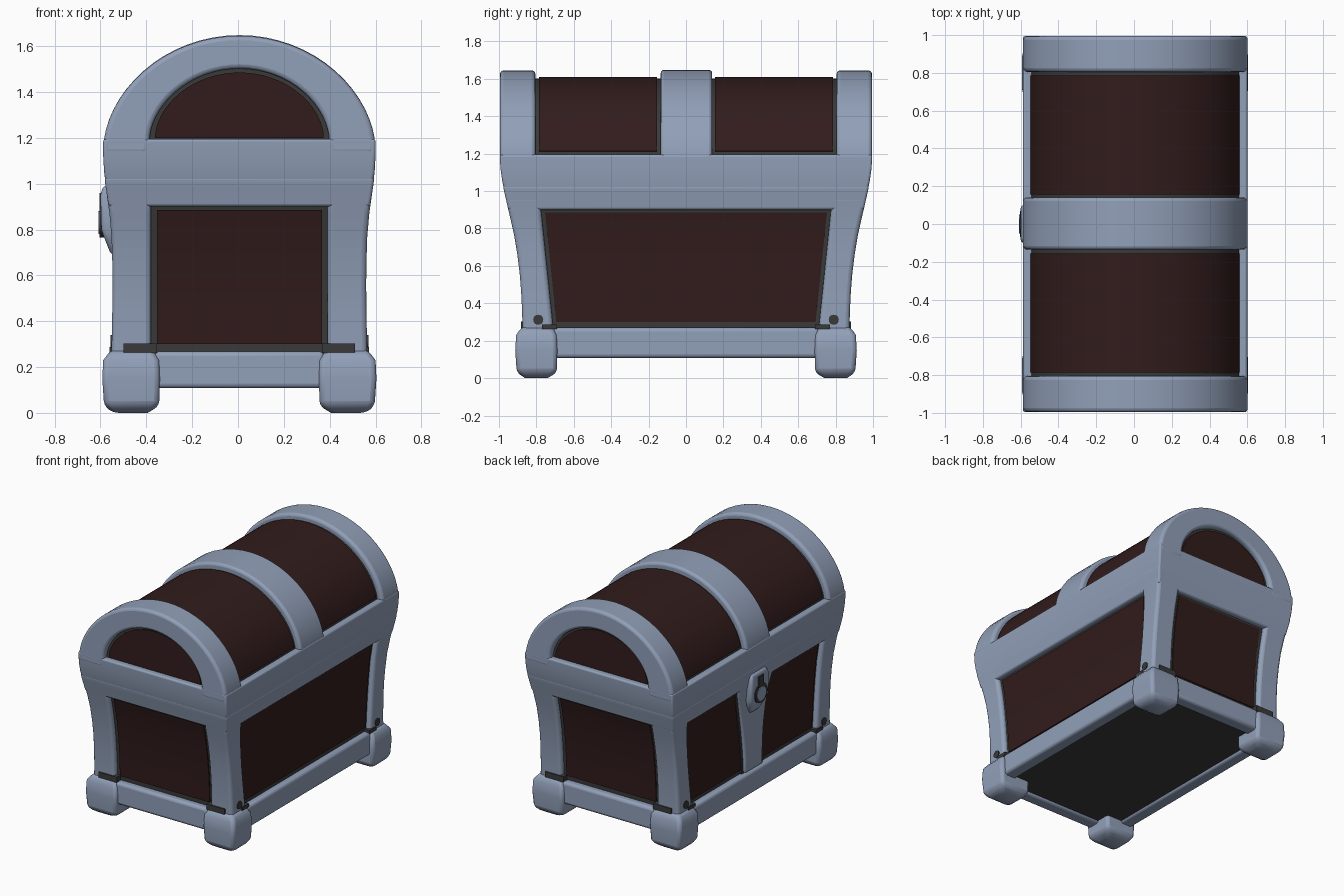
import bpy, bmesh, math

if "Cube" in bpy.data.objects:
    bpy.data.objects.remove(bpy.data.objects["Cube"])


def material(name, col):
    m = bpy.data.materials.new(name)
    m.diffuse_color = (*col, 1)
    m.use_nodes = True
    m.node_tree.nodes["Principled BSDF"].inputs["Base Color"].default_value = m.diffuse_color
    return m


METAL = material("blue_grey_metal", (0.285, 0.35, 0.48))
WOOD = material("dark_red_wood", (0.032, 0.0115, 0.0115))
DARK = material("charcoal_seam", (0.042, 0.042, 0.042))


def finish(name, bm, mat, bevel=0.0):
    bmesh.ops.recalc_face_normals(bm, faces=bm.faces)
    me = bpy.data.meshes.new(name)
    bm.to_mesh(me)
    bm.free()
    me.materials.append(mat)
    ob = bpy.data.objects.new(name, me)
    ob.location.x = 0.006
    bpy.context.collection.objects.link(ob)
    if bevel:
        mod = ob.modifiers.new("soft_edges", 'BEVEL')
        mod.width, mod.segments = bevel, 3
        mod.limit_method, mod.angle_limit = 'ANGLE', math.radians(35)
    bpy.ops.object.select_all(action='DESELECT')
    ob.select_set(True)
    bpy.context.view_layer.objects.active = ob
    bpy.ops.object.shade_smooth_by_angle(angle=math.radians(40))
    return ob


def bridge(name, rings, mat, bevel):
    """Closed solid through four-cornered rings of points."""
    bm = bmesh.new()
    rings = [[bm.verts.new(p) for p in ring] for ring in rings]
    for a, b in zip(rings, rings[1:]):
        for i in range(4):
            j = (i + 1) % 4
            bm.faces.new((a[i], a[j], b[j], b[i]))
    bm.faces.new(rings[0])
    bm.faces.new(rings[-1])
    return finish(name, bm, mat, bevel)


def loft(name, sections, mat, bevel=0.0):
    """Solid through rectangles (z, x0, x1, y0, y1)."""
    return bridge(name, [((x0, y0, z), (x1, y0, z), (x1, y1, z), (x0, y1, z))
                         for z, x0, x1, y0, y1 in sections], mat, bevel)


def strip(name, outer, inner, y0, y1, mat, bevel=0.0):
    """Solid between two matching (x, z) curves, extruded along y."""
    return bridge(name, [((o[0], y0, o[1]), (o[0], y1, o[1]), (i[0], y1, i[1]), (i[0], y0, i[1]))
                         for o, i in zip(outer, inner)], mat, bevel)


def box(name, x0, x1, y0, y1, z0, z1, mat, bevel=0.0):
    return loft(name, [(z0, x0, x1, y0, y1), (z1, x0, x1, y0, y1)], mat, bevel)


def arc(a, b, cz, t0=0.0, leg=None, n=32):
    """Slightly peaked half ellipse, optionally with straight legs."""
    pts = [(a * math.cos(t), cz + b * max(math.sin(t), 0.0) ** 1.12)
           for t in (t0 + (math.pi - 2 * t0) * i / n for i in range(n + 1))]
    return pts if leg is None else [(a, leg)] + pts + [(-a, leg)]


def disc(name, x0, x1, y, z, r, mat):
    bm = bmesh.new()
    ring = [bm.verts.new((x0, y + r * math.cos(k * math.tau / 20), z + r * math.sin(k * math.tau / 20)))
            for k in range(20)]
    ext = bmesh.ops.extrude_face_region(bm, geom=[bm.faces.new(ring)])
    bmesh.ops.translate(bm, vec=(x1 - x0, 0, 0),
                        verts=[g for g in ext["geom"] if isinstance(g, bmesh.types.BMVert)])
    return finish(name, bm, mat)


# Flared outline of the body: z, half width in x, half length in y
FLARE = [(0.10, 0.558, 0.872), (0.25, 0.558, 0.874), (0.40, 0.555, 0.877), (0.55, 0.553, 0.888),
         (0.70, 0.555, 0.907), (0.80, 0.559, 0.926), (0.90, 0.570, 0.950), (1.01, 0.587, 0.975),
         (1.15, 0.59, 0.985)]


def half(z):
    for (z0, x0, y0), (z1, x1, y1) in zip(FLARE, FLARE[1:]):
        if z <= z1:
            t = (z - z0) / (z1 - z0)
            return x0 + t * (x1 - x0), y0 + t * (y1 - y0)
    return FLARE[-1][1:]


def levels(z0, z1, n=8):
    return [z0 + (z1 - z0) * i / n for i in range(n + 1)]


def slab(name, z0, z1, fx, fy, mat, bevel=0.0):
    return loft(name, [(z, -fx(z), fx(z), -fy(z), fy(z)) for z in levels(z0, z1)], mat, bevel)


def post_edge(z):
    return 0.71 + 0.065 * (z - 0.27) / 0.63


# Body core (shows as dark seams and underside) and wood panels
slab("body_core", 0.125, 1.15, lambda z: half(z)[0] - 0.035, lambda z: half(z)[1] - 0.035, DARK)
slab("end_panels", 0.300, 0.885, lambda z: 0.36, lambda z: half(z)[1] - 0.027, WOOD)
slab("side_panels", 0.300, 0.885, lambda z: half(z)[0] - 0.027, lambda z: post_edge(z) - 0.02, WOOD)

# Metal bands at the top of the body and the bottom of the lid
slab("body_top_band", 0.90, 1.03, lambda z: half(z)[0], lambda z: half(z)[1], METAL, 0.012)
loft("lid_band", [(1.005, -0.584, 0.584, -0.972, 0.972), (1.05, -0.59, 0.59, -0.982, 0.982),
                  (1.12, -0.594, 0.594, -0.992, 0.992),
                  (1.195, -0.594, 0.594, -0.996, 0.996)], METAL, 0.012)

# Corner posts, feet and dark seams around the feet
for sx, side in ((-1, "left"), (1, "right")):
    for sy, end in ((-1, "front"), (1, "back")):
        loft(f"{end}_{side}_post",
             [(z, sx * 0.385, sx * half(z)[0], sy * post_edge(z), sy * half(z)[1])
              for z in levels(0.15, 0.97)], METAL, 0.022)
        loft(f"{end}_{side}_foot",
             [(0.0, sx * 0.40, sx * 0.55, sy * 0.74, sy * 0.86),
              (0.03, sx * 0.35, sx * 0.59, sy * 0.69, sy * 0.905),
              (0.15, sx * 0.347, sx * 0.598, sy * 0.688, sy * 0.913),
              (0.23, sx * 0.35, sx * 0.594, sy * 0.692, sy * 0.908),
              (0.275, sx * 0.375, sx * 0.56, sy * 0.71, sy * 0.878)], METAL, 0.022)
        box(f"{end}_{side}_collar", sx * 0.36, sx * 0.505, sy * 0.80, sy * 0.883,
            0.262, 0.303, DARK)
        box(f"{end}_{side}_side_collar", sx * 0.45, sx * 0.566, sy * 0.69, sy * 0.77,
            0.262, 0.288, DARK)
        disc(f"{end}_{side}_rivet", sx * 0.50, sx * 0.563, sy * 0.79, 0.312, 0.027, DARK)

# Bottom rails between the feet
for s, side, end in ((-1, "left", "front"), (1, "right", "back")):
    box(f"{side}_bottom_rail", s * 0.47, s * 0.567, -0.71, 0.71, 0.108, 0.270, METAL, 0.02)
    box(f"{end}_bottom_rail", -0.37, 0.37, s * 0.79, s * 0.888, 0.108, 0.268, METAL, 0.02)

# Lid core and curved wood panels
core = arc(0.552, 0.442, 1.16)
strip("lid_core", core, [(x, 1.1) for x, z in core], -0.955, 0.955, DARK)
for s, end in ((-1, "front"), (1, "back")):
    strip(f"{end}_lid_panel", arc(0.560, 0.451, 1.16, 0.15), arc(0.52, 0.41, 1.16, 0.15),
          s * 0.155, s * 0.785, WOOD)
    half_moon = arc(0.368, 0.28, 1.205)
    strip(f"{end}_lid_end_panel", half_moon, [(x, 1.20) for x, z in half_moon],
          s * 0.90, s * 0.963, WOOD)
    # Heavy end arches, rising out of the lid band
    strip(f"{end}_lid_arch", arc(0.593, 0.485, 1.16, leg=1.13), arc(0.392, 0.312, 1.19, leg=1.13),
          s * 0.805, s * 0.995, METAL, 0.02)
strip("middle_lid_band", arc(0.593, 0.488, 1.16, leg=1.13), arc(0.5, 0.40, 1.16, leg=1.13),
      -0.135, 0.14, METAL, 0.018)


# Tapered strap and lock on the left side
def strap(name, grow, depth, mat, bevel=0.0):
    rows = [(z, 0.10 + 0.10 * ((z - 0.27) / 0.65) ** 2 + grow) for z in levels(0.27, 0.92)]
    loft(name, [(z, -half(z)[0] + depth, -0.45, -w, w) for z, w in rows], mat, bevel)


strap("strap_seam", 0.02, 0.022, DARK)
strap("lock_strap", 0.0, 0.003, METAL, 0.015)
loft("lock_plate", [(0.69, -0.56, -0.5, -0.05, 0.05), (0.76, -0.588, -0.5, -0.09, 0.09),
                    (0.80, -0.602, -0.5, -0.10, 0.10), (0.95, -0.606, -0.5, -0.10, 0.10),
                    (0.99, -0.595, -0.5, -0.085, 0.085)], METAL, 0.015)
disc("lock_ring", -0.57, -0.610, 0, 0.835, 0.07, DARK)
disc("lock_button", -0.57, -0.614, 0, 0.83, 0.05, METAL)
box("keyhole_slot", -0.611, -0.57, -0.03, 0.03, 0.88, 0.96, DARK)
